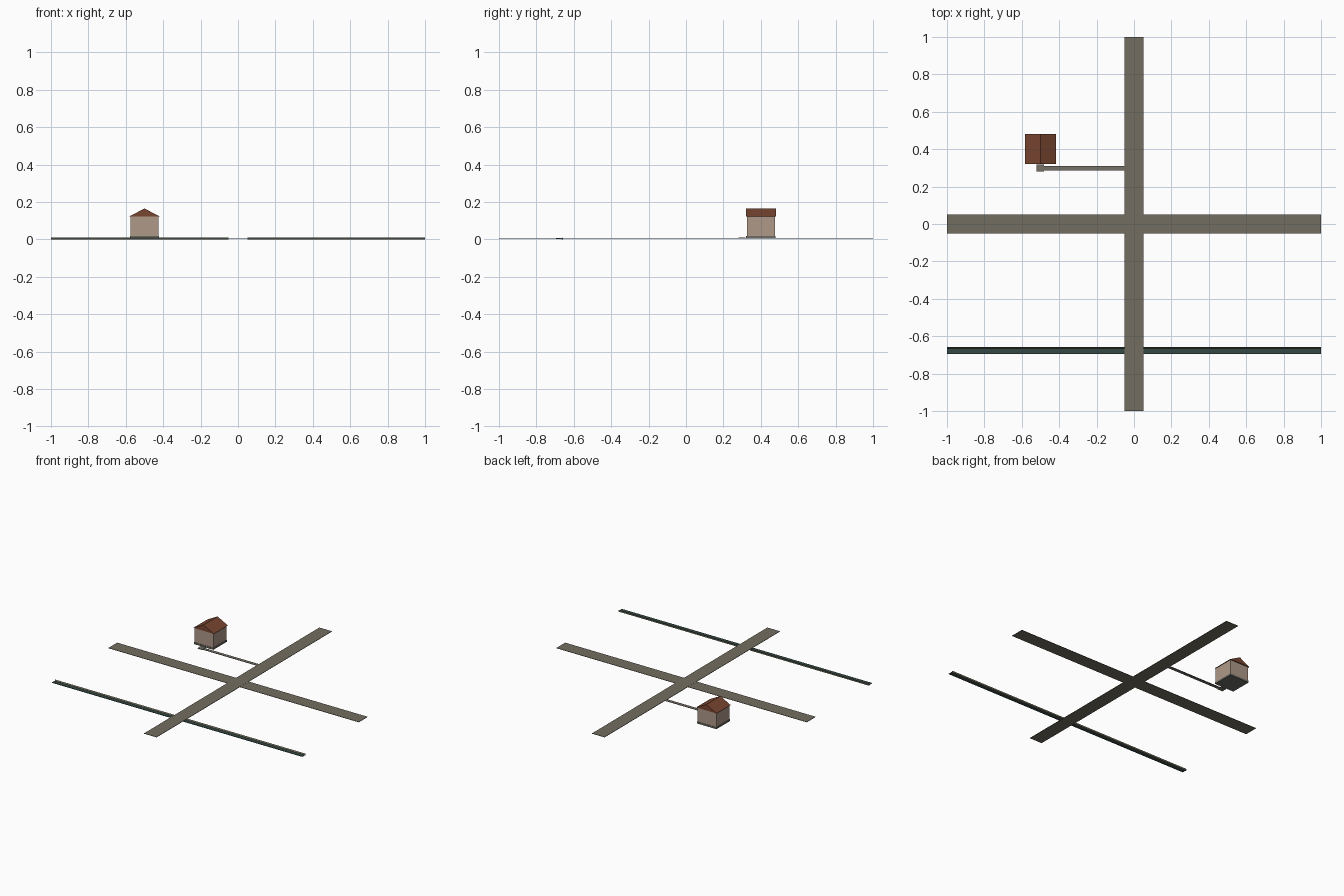
import bpy, bmesh

if "Cube" in bpy.data.objects:
    bpy.data.objects.remove(bpy.data.objects["Cube"])

def material(name, rgb):
    m = bpy.data.materials.new(name)
    m.diffuse_color = (*rgb, 1)
    m.use_nodes = True
    m.node_tree.nodes["Principled BSDF"].inputs["Base Color"].default_value = m.diffuse_color
    return m

ROAD = material("road_gravel", (0.17, 0.155, 0.115))
PATH = material("path_stone", (0.18, 0.165, 0.14))
WATER = material("dark_water", (0.035, 0.065, 0.058))
BANK = material("ditch_bank", (0.17, 0.16, 0.105))
WALL = material("plaster_wall", (0.43, 0.32, 0.25))
BASE = material("foundation_stone", (0.15, 0.15, 0.13))
ROOF = material("roof_tile", (0.19, 0.06, 0.03))

def build(name, verts, faces, mat):
    me = bpy.data.meshes.new(name)
    me.from_pydata(verts, [], faces)
    me.materials.append(mat)
    ob = bpy.data.objects.new(name, me)
    bpy.context.collection.objects.link(ob)
    bm = bmesh.new()
    bm.from_mesh(me)
    bmesh.ops.recalc_face_normals(bm, faces=bm.faces)
    bm.to_mesh(me)
    bm.free()
    return ob

def box(name, x, y, z, mat):
    v = [(a, b, c) for a in x for b in y for c in z]
    f = [(0, 1, 3, 2), (4, 6, 7, 5), (0, 4, 5, 1), (2, 3, 7, 6), (0, 2, 6, 4), (1, 5, 7, 3)]
    return build(name, v, f, mat)

# Crossing roads
box("main_road", (-0.05, 0.05), (-1, 1), (0.005, 0.008), ROAD)
box("cross_road", (-1, 1), (-0.05, 0.05), (0.005, 0.0075), ROAD)

# Ditch, interrupted by the road: water channel and raised north bank
for side, x in (("left", (-1, -0.05)), ("right", (0.05, 1))):
    box(side + "_water", x, (-0.695, -0.666), (0.002, 0.005), WATER)
    y0, y1 = -0.666, -0.657
    v = [(a, b, c) for a in x for b, c in ((y0, 0.0), (y1, 0.0), (y1, 0.011))]
    build(side + "_bank", v, [(0, 1, 2), (3, 5, 4), (0, 3, 4, 1), (1, 4, 5, 2), (2, 5, 3, 0)], BANK)

# Footpath and doorstep
box("footpath", (-0.5, -0.05), (0.285, 0.31), (0.005, 0.0075), PATH)
box("doorstep", (-0.52, -0.48), (0.28, 0.318), (0.005, 0.009), PATH)

# House
box("foundation", (-0.578, -0.422), (0.322, 0.478), (0.006, 0.018), BASE)
box("house_walls", (-0.575, -0.425), (0.325, 0.475), (0.018, 0.122), WALL)
v = [(x, y, z) for y in (0.322, 0.482) for x, z in ((-0.582, 0.122), (-0.418, 0.122), (-0.5, 0.165))]
build("gable_roof", v, [(0, 1, 2), (3, 5, 4), (0, 3, 4, 1), (1, 4, 5, 2), (2, 5, 3, 0)], ROOF)
